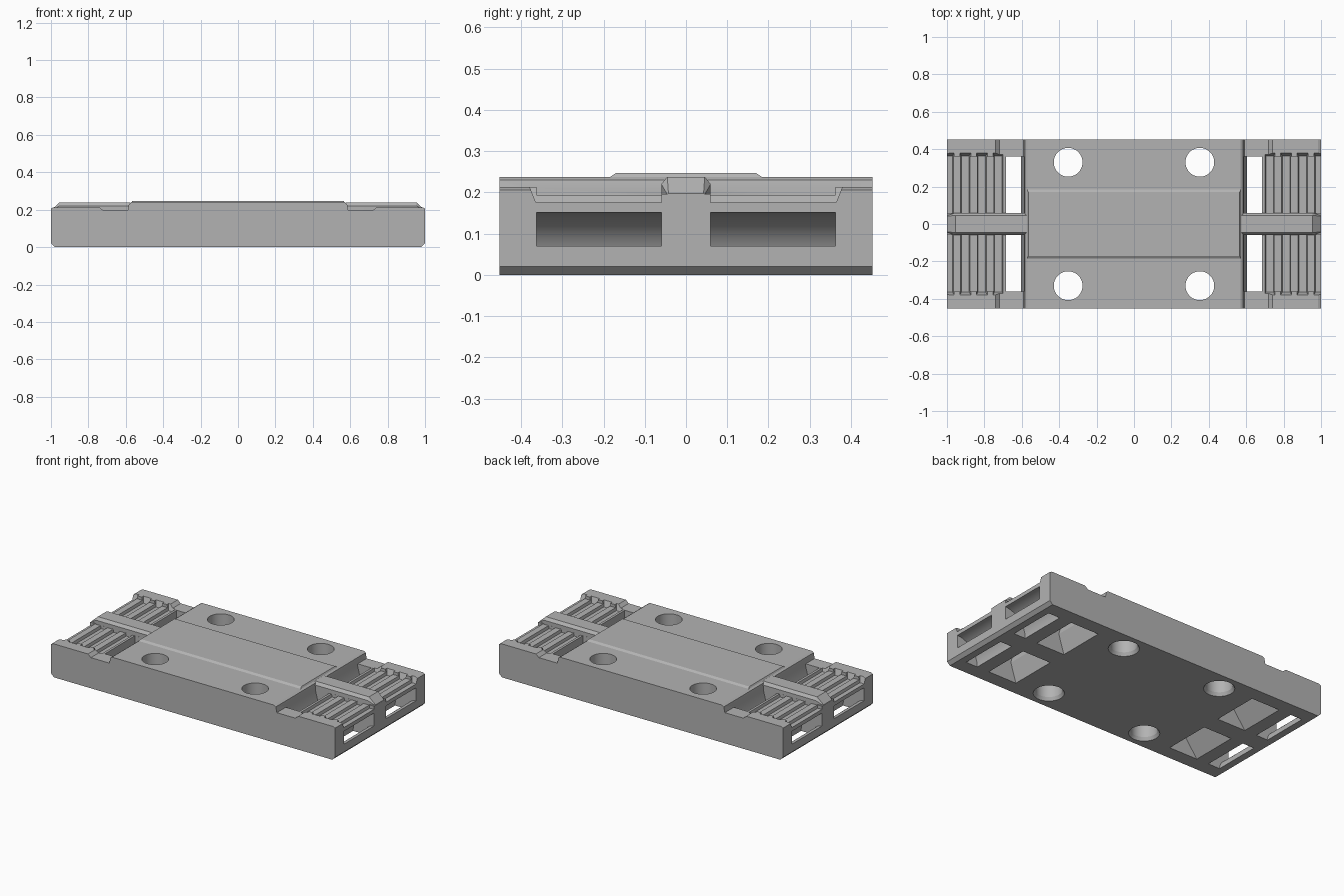
import bpy, bmesh
from math import sin, cos, pi, radians

old = bpy.data.objects.get("Cube")
if old:
    bpy.data.objects.remove(old, do_unlink=True)

grey = bpy.data.materials.new("light_grey")
grey.use_nodes = True
COLOUR = (0.45, 0.45, 0.45, 1)
grey.diffuse_color = COLOUR
grey.node_tree.nodes["Principled BSDF"].inputs["Base Color"].default_value = COLOUR


def loft(name, sections):
    """Solid through matching closed sections of 3D points."""
    bm = bmesh.new()
    rings = [[bm.verts.new(p) for p in s] for s in sections]
    for a, b in zip(rings, rings[1:]):
        for i in range(len(a)):
            j = (i + 1) % len(a)
            bm.faces.new((a[i], a[j], b[j], b[i]))
    bm.faces.new(rings[0][::-1])
    bm.faces.new(rings[-1])
    bmesh.ops.recalc_face_normals(bm, faces=bm.faces)
    mesh = bpy.data.meshes.new(name)
    bm.to_mesh(mesh)
    bm.free()
    mesh.materials.append(grey)
    obj = bpy.data.objects.new(name, mesh)
    bpy.context.collection.objects.link(obj)
    return obj


def extrude_y(name, profile, y0, y1):
    return loft(name, [[(x, y, z) for x, z in profile] for y in (y0, y1)])


def rect(x0, x1, y0, y1, z):
    return [(x0, y0, z), (x1, y0, z), (x1, y1, z), (x0, y1, z)]


def circle(x, y, z, r, n=48):
    return [(x + r * cos(2 * pi * i / n), y + r * sin(2 * pi * i / n), z) for i in range(n)]


def activate(obj):
    bpy.ops.object.select_all(action='DESELECT')
    obj.select_set(True)
    bpy.context.view_layer.objects.active = obj


def cut(obj, cutter):
    cutter.hide_render = True
    mod = obj.modifiers.new("cut", 'BOOLEAN')
    mod.operation, mod.solver, mod.object = 'DIFFERENCE', 'EXACT', cutter
    activate(obj)
    bpy.ops.object.modifier_apply(modifier=mod.name)
    bpy.data.objects.remove(cutter, do_unlink=True)


def finish(obj, axes):
    """Mirror about the chosen axes, then smooth the round faces only."""
    if any(axes):
        mod = obj.modifiers.new("mirror", 'MIRROR')
        mod.use_axis = axes
        mod.use_clip = True
        activate(obj)
        bpy.ops.object.modifier_apply(modifier=mod.name)
    activate(obj)
    bpy.ops.object.shade_smooth_by_angle(angle=radians(25))


HALF_Y, LANE_IN, LANE_OUT = 0.452, 0.06, 0.362
FLOOR, RIDGE = 0.176, 0.195

# One quarter of the plate, with its stepped side outline; ends open at the mirror planes
outline = [(0, 0), (0.98, 0), (1, 0.02), (1, 0.206), (0.985, 0.213), (0.74, 0.213),
           (0.72, 0.195), (0.59, 0.195), (0.583, 0.23), (0.57, 0.238), (0, 0.238)]
plate = extrude_y("base_plate", outline, 0, HALF_Y)

# Strap lane: lowered ridge deck and a slot that widens towards the underside
lane = [(0.587, 0.3), (0.587, 0.19), (0.605, 0.12), (0.565, -0.01), (0.775, -0.01),
        (0.685, 0.11), (0.685, RIDGE - 0.001), (1.1, RIDGE - 0.001), (1.1, 0.3)]
cut(plate, extrude_y("lane_cutter", lane, LANE_IN, LANE_OUT))

# Seat for the rib
cut(plate, loft("rib_seat_cutter", [rect(0.587, 1.1, -0.1, LANE_IN, z) for z in (RIDGE + 0.001, 0.3)]))

# Curved channel turning from the end face down to the underside
CX, R_OUT, R_IN, STEPS = 1.005, 0.152, 0.07, 16
turn = [pi / 2 * i / STEPS for i in range(STEPS + 1)]
channel = [(1.1, R_OUT)] + [(CX - R_OUT * sin(a), R_OUT * cos(a)) for a in turn]
channel += [(CX - R_OUT, -0.05), (CX - R_IN, -0.05)]
channel += [(CX - R_IN * sin(a), R_IN * cos(a)) for a in reversed(turn)] + [(1.1, R_IN)]
cut(plate, extrude_y("channel_cutter", channel, LANE_IN, LANE_OUT))

# Grip grooves with flared outer ends
for i in range(4):
    x = 0.725 + 0.0885 * i
    cut(plate, loft("groove_cutter", [
        rect(x - 0.02, x + 0.02, LANE_IN, LANE_OUT + 0.002, FLOOR),
        rect(x - 0.03, x + 0.03, LANE_IN, 0.38, 0.216),
        rect(x - 0.03, x + 0.03, LANE_IN, 0.38, 0.3)]))

# Bolt hole with a countersink below
cut(plate, loft("bolt_cutter", [
    circle(0.352, 0.33, z, r) for z, r in ((-0.01, 0.094), (0.02, 0.077), (0.3, 0.077))]))

# Remove the faces on the mirror planes before mirroring
bm = bmesh.new()
bm.from_mesh(plate.data)
inner = [f for f in bm.faces if all(abs(v.co.x) < 1e-5 for v in f.verts)
         or all(abs(v.co.y) < 1e-5 for v in f.verts)]
bmesh.ops.delete(bm, geom=inner, context='FACES')
bm.to_mesh(plate.data)
bm.free()
finish(plate, (True, True, False))

# Raised pad along the middle
pad = loft("raised_pad", [rect(-0.586, 0.586, -0.22, 0.22, 0.213),
                          rect(-0.565, 0.565, -0.17, 0.17, 0.247)])
finish(pad, (False, False, False))


# Bevelled rib between the two lanes at each end
def rib_section(x, half, top, bevel):
    base = RIDGE - 0.005
    return [(x, -half, base), (x, half, base), (x, half, top - bevel),
            (x, half - bevel * 0.8, top), (x, bevel * 0.8 - half, top), (x, -half, top - bevel)]


rib = loft("end_rib", [rib_section(0.575, 0.0598, 0.238, 0.018),
                       rib_section(0.955, 0.0598, 0.238, 0.018),
                       rib_section(0.999, 0.045, 0.198, 0.003)])
finish(rib, (True, False, False))
